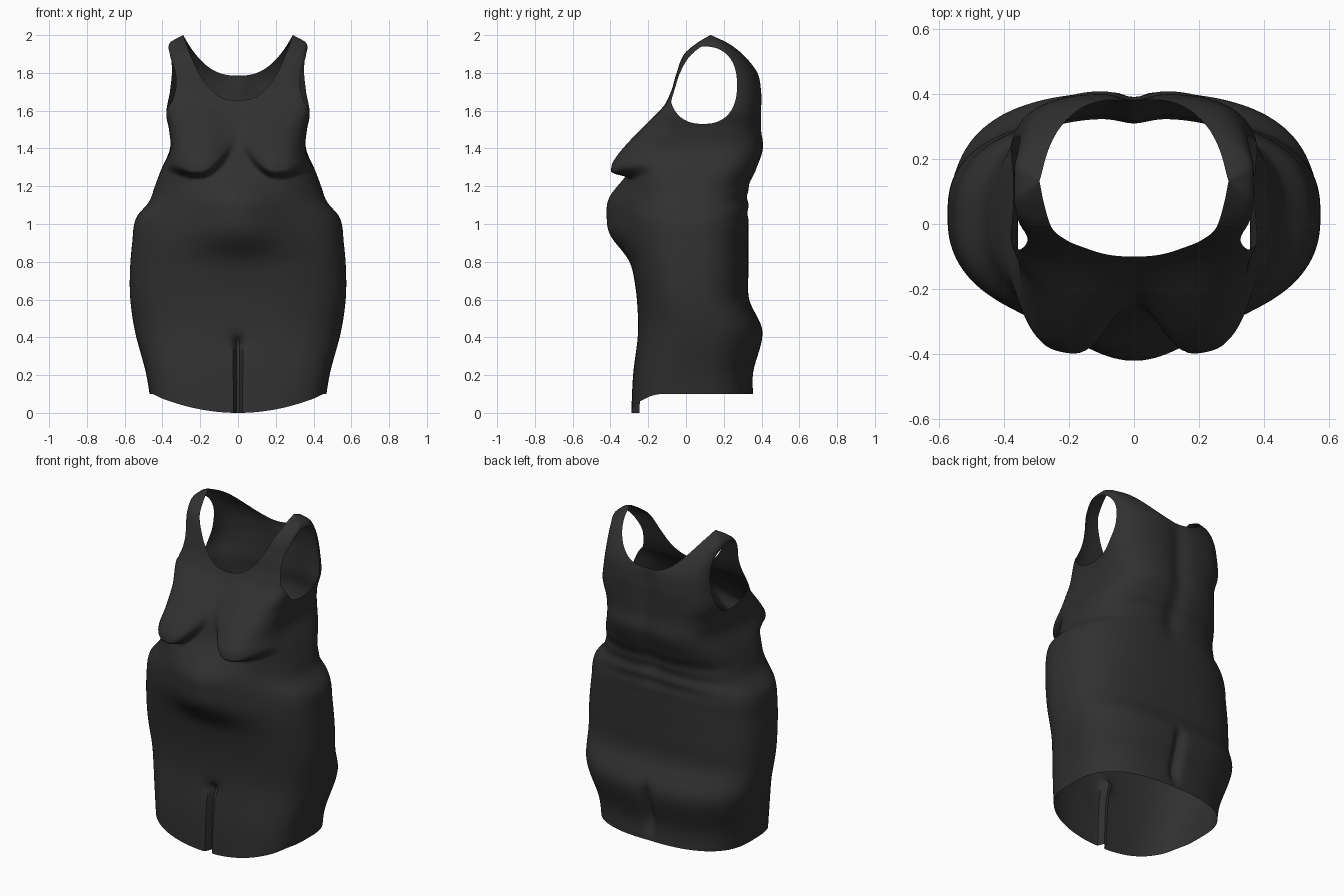
import bpy, bmesh, math

if "Cube" in bpy.data.objects:
    bpy.data.objects.remove(bpy.data.objects["Cube"], do_unlink=True)

COLUMNS, ROWS = 180, 180
SHOULDER_Y = 0.13

# Body profile: height, half width, front depth, back depth
PROFILE = [
    (0, .455, -.29, .365), (.2, .485, -.28, .355), (.43, .545, -.255, .405),
    (.6, .57, -.26, .335), (.75, .572, -.28, .33), (.9, .56, -.3, .33),
    (1.03, .54, -.3, .33), (1.12, .47, -.3, .33), (1.2, .44, -.29, .335),
    (1.28, .41, -.28, .37), (1.4, .36, -.255, .41), (1.5, .365, -.2, .4),
    (1.6, .385, -.13, .4), (1.7, .37, -.08, .4), (1.8, .36, -.05, .38),
    (1.9, .365, -.01, .31), (1.96, .36, .06, .23), (2, .29, .125, .14),
]


def smoothstep(low, high, value):
    t = max(0, min(1, (value - low) / (high - low)))
    return t * t * (3 - 2 * t)


def bump(value, centre, width, power=2):
    return math.exp(-abs((value - centre) / width) ** power)


def section(z):
    """Half width, front and back at a height, with smooth tangents."""
    i = 0
    while i < len(PROFILE) - 2 and z > PROFILE[i + 1][0]:
        i += 1
    p, q = PROFILE[i], PROFILE[i + 1]
    before, after = PROFILE[max(i - 1, 0)], PROFILE[min(i + 2, len(PROFILE) - 1)]
    span = q[0] - p[0]
    t = (z - p[0]) / span
    result = []
    for k in (1, 2, 3):
        m = (q[k] - before[k]) / (q[0] - before[0]) * span
        n = (after[k] - p[k]) / (after[0] - p[0]) * span
        result.append((2*t**3 - 3*t*t + 1) * p[k] + (t**3 - 2*t*t + t) * m
                      + (3*t*t - 2*t**3) * q[k] + (t**3 - t*t) * n)
    return result


def body_point(angle, z):
    width, front, back = section(z)
    c, s = math.cos(angle), math.sin(angle)
    chest = smoothstep(1.15, 1.4, z)
    if s < 0:
        power = (2.6 + smoothstep(0.6, 0, z) + 1.6 * chest
                 + 4 * smoothstep(1.5, 1.7, z))
    else:
        power = 2.6 + 0.6 * chest
    radius = (abs(c) ** power + abs(s) ** power) ** (-1 / power)
    x = width * c * radius
    y = (front + back) / 2 + (back - front) / 2 * s * radius
    side = abs(x)
    if s < 0:
        facing = smoothstep(0, 0.5, -s)
        # Belly
        y -= 0.12 * facing * bump(x, 0, 0.24) * bump(z, 1.05, 0.19, 3)
        # Bust, with a lower edge that rises to the middle
        low = 1.23 + 0.2 * max(0, 1 - side / 0.2) ** 2 + 0.3 * max(0, side - 0.25)
        lobe = (bump(side, 0.22, 0.155, 3) * smoothstep(low, low + 0.09, z)
                * max(0, min(1, (1.63 - z) / 0.27)))
        y -= 0.128 * facing * lobe
        z -= 0.035 * facing * lobe
        # Front crease between the legs
        y += 0.06 * bump(x, 0, 0.014) * smoothstep(0.42, 0.36, z)
        y += 0.02 * bump(x, 0, 0.05) * bump(z, 0.38, 0.05)
    else:
        # Spine hollow and seat crease
        y -= 0.02 * bump(x, 0, 0.06) * smoothstep(1, 1.2, z) * smoothstep(1.85, 1.7, z)
        y -= 0.04 * bump(x, 0, 0.03) * bump(z, 0.3, 0.15, 4)
        # Waist folds
        y += 0.005 * s * math.sin(z * 70 + 12 * x * x) * bump(z, 1.12, 0.09)
    return x, y, z


def clip(bm, keep):
    """Cut the cloth along keep = 0 and drop the negative side."""
    value = {v: keep(*v.co) for v in bm.verts}
    cut = set()
    for edge in list(bm.edges):
        a, b = (value[v] for v in edge.verts)
        if a * b < 0:
            cut.add(bmesh.utils.edge_split(edge, edge.verts[0], a / (a - b))[1])
    for face in list(bm.faces):
        ends = [v for v in face.verts if v in cut]
        if len(ends) == 2:
            bmesh.utils.face_split(face, ends[0], ends[1])
    bmesh.ops.delete(bm, geom=[v for v in value if value[v] < 0], context='VERTS')


def neckline(x, y, z):
    low, power = (1.655, 2.6) if y < SHOULDER_Y else (1.785, 2.5)
    return low + (2 - low) * (abs(x) / 0.29) ** power - z


def armhole(x, y, z):
    # The front edge stays just behind the chest panel, leaving the strap
    reach = 0.18
    if y < 0.09:
        reach = max(0.02, min(reach, 0.075 - section(z)[1]))
    return abs((y - 0.09) / reach) ** 2.4 + abs((z - 1.735) / 0.205) ** 2.4 - 1


def hem(x, y, z):
    dip = smoothstep(-0.1, -0.22, y) * max(0, 1 - (x / 0.46) ** 2)
    return z - 0.1 + 0.1 * dip


# Loft the garment as one open sheet of rings
bm = bmesh.new()
rings = []
for r in range(ROWS + 1):
    height = 2 * r / ROWS
    rings.append([bm.verts.new(body_point(math.tau * (c + 0.5) / COLUMNS, height))
                  for c in range(COLUMNS)])
for lower, upper in zip(rings, rings[1:]):
    for c in range(COLUMNS):
        d = (c + 1) % COLUMNS
        bm.faces.new((lower[c], lower[d], upper[d], upper[c]))

# Cut the openings
for opening in (neckline, armhole, hem):
    clip(bm, opening)

mesh = bpy.data.meshes.new("dress")
bm.to_mesh(mesh)
bm.free()
dress = bpy.data.objects.new("dress", mesh)
bpy.context.collection.objects.link(dress)

# Charcoal cloth
cloth = bpy.data.materials.new("charcoal cloth")
cloth.use_nodes = True
colour = (0.03, 0.03, 0.03, 1)
cloth.diffuse_color = colour
cloth.node_tree.nodes["Principled BSDF"].inputs["Base Color"].default_value = colour
mesh.materials.append(cloth)

bpy.context.view_layer.objects.active = dress
dress.select_set(True)
bpy.ops.object.shade_smooth_by_angle(angle=math.radians(50))
